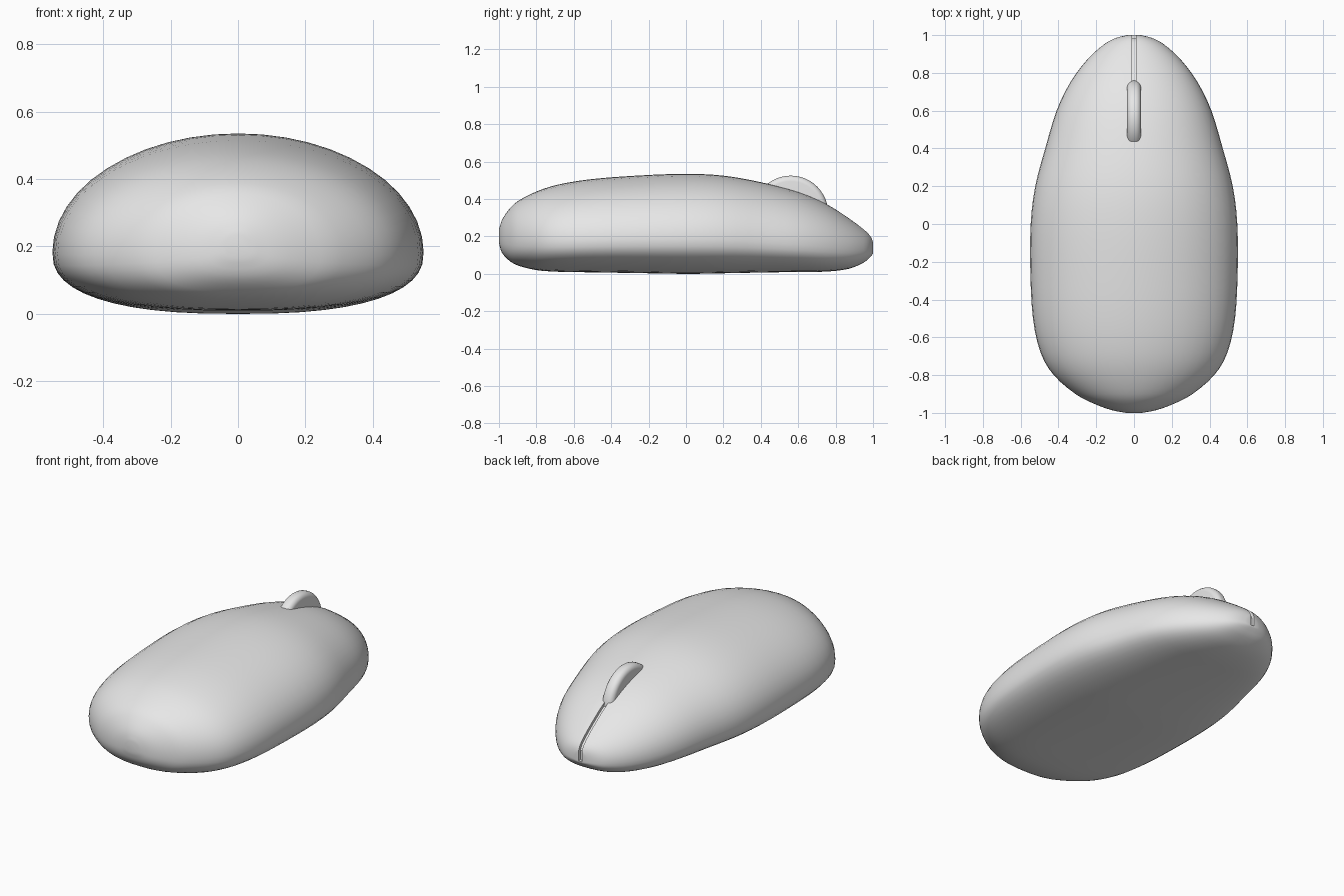
import bpy, bmesh, math

if "Cube" in bpy.data.objects:
    bpy.data.objects.remove(bpy.data.objects["Cube"])

shell = bpy.data.materials.new("light grey")
shell.diffuse_color = (0.8, 0.8, 0.8, 1)
shell.use_nodes = True
shell.node_tree.nodes["Principled BSDF"].inputs["Base Color"].default_value = shell.diffuse_color

# Stations along the body: y, half width, top z, ridge z, bottom z
STATIONS = [
    (-1.0, 0.04, 0.235, 0.19, 0.165), (-0.985, 0.12, 0.285, 0.18, 0.115),
    (-0.95, 0.215, 0.34, 0.175, 0.075), (-0.9, 0.31, 0.388, 0.175, 0.045),
    (-0.8, 0.425, 0.44, 0.175, 0.02), (-0.68, 0.495, 0.478, 0.175, 0.011),
    (-0.5, 0.535, 0.507, 0.178, 0.008), (-0.25, 0.549, 0.526, 0.182, 0.004),
    (0.0, 0.547, 0.535, 0.184, 0.0), (0.2, 0.523, 0.525, 0.18, 0.003),
    (0.4, 0.47, 0.49, 0.17, 0.007), (0.6, 0.41, 0.438, 0.156, 0.01),
    (0.75, 0.337, 0.374, 0.143, 0.012), (0.87, 0.248, 0.298, 0.131, 0.027),
    (0.95, 0.16, 0.238, 0.124, 0.06), (0.985, 0.095, 0.203, 0.121, 0.09),
    (1.0, 0.035, 0.172, 0.12, 0.108)]


def smooth_rows(rows, steps):
    """Catmull-Rom interpolation through the stations."""
    out = []
    for i in range(len(rows) - 1):
        a, b, c, d = rows[max(i - 1, 0)], rows[i], rows[i + 1], rows[min(i + 2, len(rows) - 1)]
        for s in range(steps):
            t = s / steps
            out.append([q + 0.5 * t * (r - p + t * (2 * p - 5 * q + 4 * r - w + t * (3 * (q - r) + w - p)))
                        for p, q, r, w in zip(a, b, c, d)])
    return out + [list(rows[-1])]


def finish(bm, name, angle=None):
    bmesh.ops.recalc_face_normals(bm, faces=bm.faces)
    me = bpy.data.meshes.new(name)
    bm.to_mesh(me)
    bm.free()
    ob = bpy.data.objects.new(name, me)
    bpy.context.collection.objects.link(ob)
    me.materials.append(shell)
    if angle:
        shade(ob, angle)
    return ob


def shade(ob, angle):
    bpy.ops.object.select_all(action='DESELECT')
    ob.select_set(True)
    bpy.context.view_layer.objects.active = ob
    bpy.ops.object.shade_smooth_by_angle(angle=math.radians(angle))


def power(v, e):
    return math.copysign(abs(v) ** e, v)


# Body: lofted cross-sections, rounder above the ridge, flatter below
rows = smooth_rows(STATIONS, 3)
N = 48
bm = bmesh.new()
rings = []
for y, w, top, ridge, bottom in rows:
    ring = []
    for k in range(N):
        a = 2 * math.pi * k / N
        c, s = math.cos(a), math.sin(a)
        if s >= 0:
            x, z = w * c, ridge + (top - ridge) * s
        else:
            x, z = w * power(c, 0.8), ridge + (ridge - bottom) * power(s, 0.8)
        ring.append(bm.verts.new((x, y, z)))
    rings.append(ring)
for r0, r1 in zip(rings, rings[1:]):
    for k in range(N):
        bm.faces.new((r0[k], r0[(k + 1) % N], r1[(k + 1) % N], r1[k]))
bm.faces.new(rings[0])
bm.faces.new(rings[-1])
body = finish(bm, "mouse_body")

# Groove between the buttons: a thin band following the nose profile
path = [(r[0], r[2]) for r in rows if r[0] > 0.68] + [(1.0, 0.115)]
bm = bmesh.new()
cols = []
for i, (y, z) in enumerate(path):
    (y0, z0), (y1, z1) = path[max(i - 1, 0)], path[min(i + 1, len(path) - 1)]
    length = math.hypot(y1 - y0, z1 - z0)
    ny, nz = -(z1 - z0) / length, (y1 - y0) / length
    cols.append([bm.verts.new((x, y + ny * d, z + nz * d))
                 for x, d in ((-0.011, -0.018), (0.011, -0.018), (0.011, 0.03), (-0.011, 0.03))])
for c0, c1 in zip(cols, cols[1:]):
    for k in range(4):
        bm.faces.new((c0[k], c0[(k + 1) % 4], c1[(k + 1) % 4], c1[k]))
bm.faces.new(cols[0])
bm.faces.new(cols[-1])
cutter = finish(bm, "groove_cutter")
cutter.hide_render = True

mod = body.modifiers.new("groove", 'BOOLEAN')
mod.operation = 'DIFFERENCE'
mod.solver = 'EXACT'
mod.object = cutter
bpy.ops.object.select_all(action='DESELECT')
bpy.context.view_layer.objects.active = body
body.select_set(True)
bpy.ops.object.modifier_apply(modifier=mod.name)
bpy.data.objects.remove(cutter, do_unlink=True)
shade(body, 40)

# Scroll wheel: disc with a rounded rim, lathed about the x axis
R, H, B = 0.2, 0.037, 0.03
half = [(H - B + B * math.cos(a), R - B + B * math.sin(a))
        for a in (math.pi / 2 * j / 6 for j in range(7))]
profile = half + [(-x, r) for x, r in reversed(half)]
bm = bmesh.new()
M = 48
rings = [[bm.verts.new((x, 0.56 + r * math.cos(2 * math.pi * k / M), 0.325 + r * math.sin(2 * math.pi * k / M)))
          for k in range(M)] for x, r in profile]
for r0, r1 in zip(rings, rings[1:]):
    for k in range(M):
        bm.faces.new((r0[k], r0[(k + 1) % M], r1[(k + 1) % M], r1[k]))
bm.faces.new(rings[0])
bm.faces.new(rings[-1])
finish(bm, "scroll_wheel", 40)
